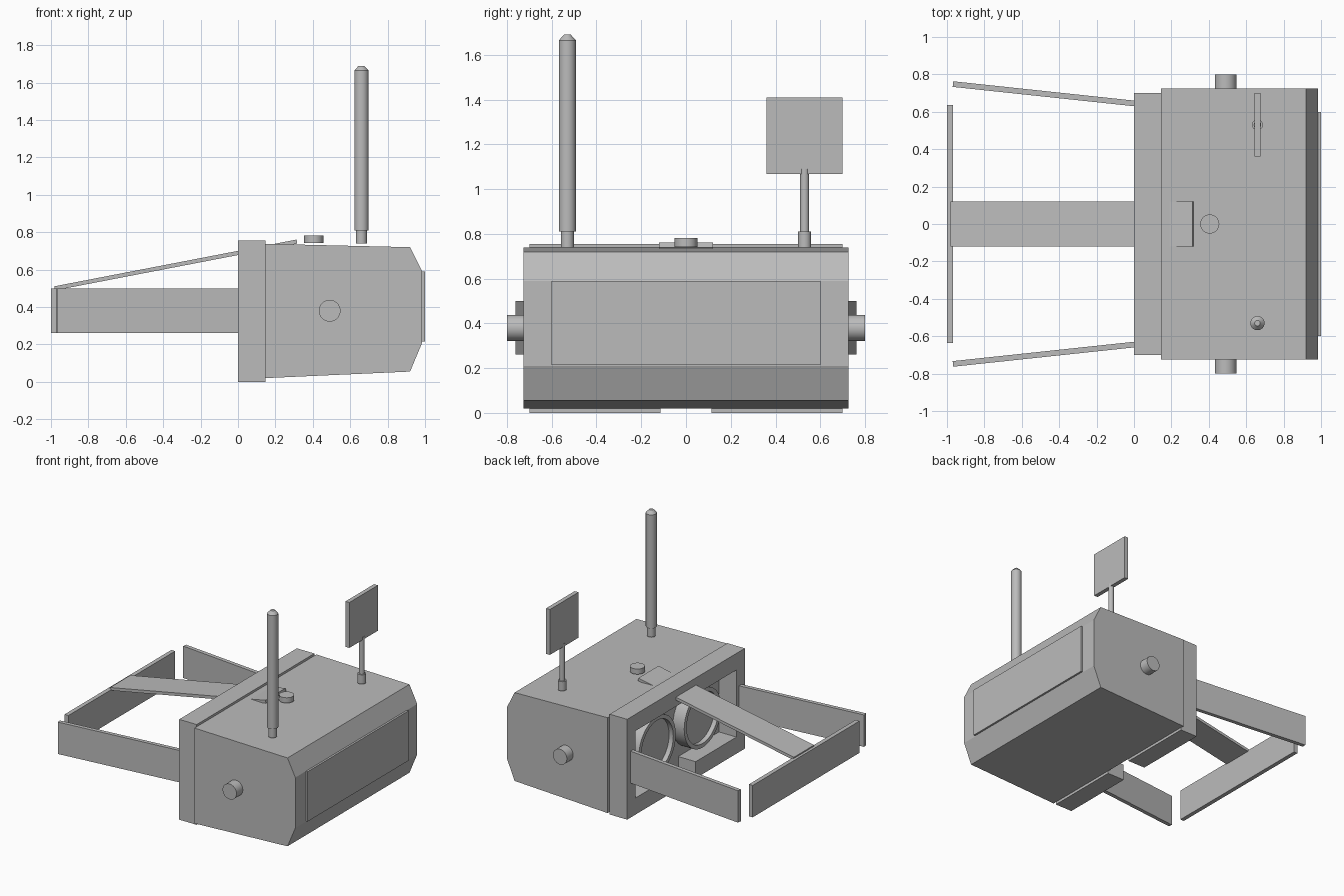
import bpy
import bmesh
from math import pi, atan2, hypot, cos, sin
from mathutils import Matrix, Vector

cube = bpy.data.objects.get("Cube")
if cube:
    bpy.data.objects.remove(cube, do_unlink=True)

grey = bpy.data.materials.new("plain grey")
grey.use_nodes = True
COLOUR = (0.5, 0.5, 0.5, 1)
grey.diffuse_color = COLOUR
grey.node_tree.nodes["Principled BSDF"].inputs["Base Color"].default_value = COLOUR


def finish(name, bm, smooth=False):
    bmesh.ops.recalc_face_normals(bm, faces=bm.faces)
    mesh = bpy.data.meshes.new(name)
    bm.to_mesh(mesh)
    bm.free()
    mesh.materials.append(grey)
    obj = bpy.data.objects.new(name, mesh)
    bpy.context.collection.objects.link(obj)
    if smooth:
        bpy.ops.object.select_all(action="DESELECT")
        obj.select_set(True)
        bpy.context.view_layer.objects.active = obj
        bpy.ops.object.shade_smooth_by_angle(angle=pi / 6)
    return obj


def box(name, low, high, turn=None):
    """Box between two corners, optionally turned about its centre."""
    low, high = Vector(low), Vector(high)
    bm = bmesh.new()
    bmesh.ops.create_cube(bm, size=1)
    bmesh.ops.scale(bm, vec=high - low, verts=bm.verts)
    matrix = Matrix.Translation((low + high) / 2)
    if turn:
        matrix = matrix @ turn
    bmesh.ops.transform(bm, matrix=matrix, verts=bm.verts)
    return finish(name, bm)


def prism(name, profile, axis, start, end):
    """Extrude a closed 2D profile along x or y."""
    bm = bmesh.new()
    if axis == "y":
        verts = [bm.verts.new((a, start, b)) for a, b in profile]
        move = (0, end - start, 0)
    else:
        verts = [bm.verts.new((start, a, b)) for a, b in profile]
        move = (end - start, 0, 0)
    face = bm.faces.new(verts)
    out = bmesh.ops.extrude_face_region(bm, geom=[face])
    moved = [v for v in out["geom"] if isinstance(v, bmesh.types.BMVert)]
    bmesh.ops.translate(bm, vec=move, verts=moved)
    return finish(name, bm)


def lathe(name, profile, place, axis="z", sides=32):
    """Turn (radius, height) points about an axis through place."""
    bm = bmesh.new()
    rings = []
    for r, h in profile:
        rings.append([bm.verts.new((r * cos(2 * pi * i / sides),
                                    r * sin(2 * pi * i / sides), h))
                      for i in range(sides)])
    for a, b in zip(rings, rings[1:]):
        for i in range(sides):
            j = (i + 1) % sides
            bm.faces.new((a[i], a[j], b[j], b[i]))
    bm.faces.new(rings[0])
    bm.faces.new(rings[-1])
    turn = {"z": Matrix(), "x": Matrix.Rotation(pi / 2, 4, "Y"),
            "y": Matrix.Rotation(-pi / 2, 4, "X")}[axis]
    bmesh.ops.transform(bm, matrix=Matrix.Translation(place) @ turn, verts=bm.verts)
    return finish(name, bm, True)


# Main housing with chamfered front, and the raised front plate
prism("housing", [(0.145, 0.02), (0.92, 0.055), (0.985, 0.21), (0.985, 0.59),
                  (0.92, 0.72), (0.145, 0.738)], "y", -0.725, 0.725)
box("front_plate", (0.98, -0.6, 0.215), (1.0, 0.6, 0.59))

# Face frame: open ring with a nose gap in its lower bar
prism("face_frame", [(0.115, 0), (0.7, 0), (0.7, 0.755), (-0.7, 0.755),
                     (-0.7, 0), (-0.115, 0), (-0.115, 0.125), (-0.6, 0.125),
                     (-0.6, 0.63), (0.6, 0.63), (0.6, 0.125), (0.115, 0.125)],
      "x", 0, 0.146)

# Parts repeated on both sides
for side, label in ((1, "back"), (-1, "front")):
    lathe("eyepiece_" + label, [(0.22, 0.15), (0.22, 0.05), (0.19, 0.05), (0.19, 0.085)],
          (0, side * 0.27, 0.38), "x", 48)
    ends = (0.0, 0.8) if side > 0 else (-0.8, 0.0)
    lathe("side_knob_" + label, [(0.058, 0.70), (0.058, 0.80)] if side > 0
          else [(0.058, -0.80), (0.058, -0.70)], (0.49, 0, 0.38), "y")
    # Side strap flares outward away from the frame
    x0, y0, x1, y1 = -0.968, 0.748, 0.12, 0.632
    length = hypot(x1 - x0, y1 - y0)
    mid = Vector(((x0 + x1) / 2, side * (y0 + y1) / 2, 0.38))
    half = Vector((length / 2, 0.015, 0.12))
    box("side_strap_" + label, mid - half, mid + half,
        Matrix.Rotation(side * atan2(y1 - y0, x1 - x0), 4, "Z"))

# Rear strap and sloping top strap
box("rear_strap", (-1.0, -0.635, 0.26), (-0.968, 0.635, 0.5))
x0, z0, x1, z1 = -0.98, 0.5, 0.315, 0.75
half = Vector((hypot(x1 - x0, z1 - z0) / 2, 0.12, 0.011))
mid = Vector(((x0 + x1) / 2, 0, (z0 + z1) / 2))
box("top_strap", mid - half, mid + half,
    Matrix.Rotation(-atan2(z1 - z0, x1 - x0), 4, "Y"))

# Top button
lathe("top_button", [(0.051, 0.742), (0.051, 0.782)], (0.405, 0, 0))

# Rod antenna
lathe("rod_antenna", [(0.029, 0.74), (0.029, 0.81), (0.038, 0.81), (0.038, 1.665),
                      (0.015, 1.69)], (0.66, -0.53, 0))

# Panel antenna on a thin stem
lathe("panel_stem", [(0.029, 0.74), (0.029, 0.81), (0.02, 0.81), (0.02, 1.09)],
      (0.66, 0.53, 0))
box("panel_antenna", (0.643, 0.36, 1.068), (0.675, 0.7, 1.41))
